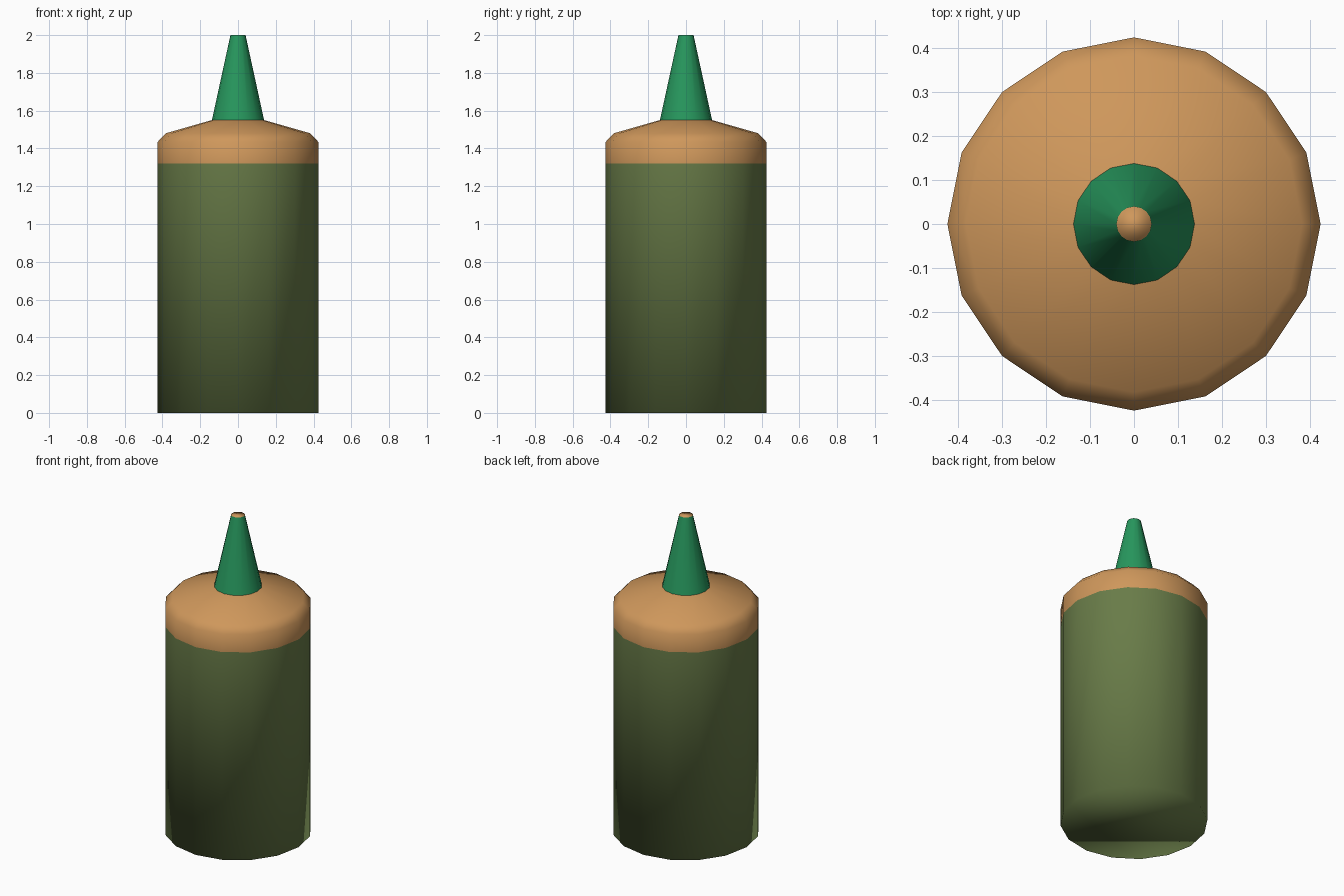
import bpy
import bmesh
from math import cos, sin, tau

if "Cube" in bpy.data.objects:
    bpy.data.objects.remove(bpy.data.objects["Cube"])

SIDES = 16


def material(name, rgb):
    mat = bpy.data.materials.new(name)
    mat.diffuse_color = (*rgb, 1.0)
    mat.use_nodes = True
    mat.node_tree.nodes["Principled BSDF"].inputs["Base Color"].default_value = mat.diffuse_color
    return mat


def lathe(name, profile, mat, close_bottom=False, close_top=False):
    """Revolve (radius, height) points around z with smooth shading."""
    bm = bmesh.new()
    rings = [[bm.verts.new((r * cos(tau * i / SIDES), r * sin(tau * i / SIDES), z))
              for i in range(SIDES)] for r, z in profile]
    for low, high in zip(rings, rings[1:]):
        for i in range(SIDES):
            j = (i + 1) % SIDES
            bm.faces.new((low[i], low[j], high[j], high[i]))
    if close_bottom:
        bm.faces.new(rings[0][::-1])
    if close_top:
        bm.faces.new(rings[-1])
    for face in bm.faces:
        face.smooth = True
    mesh = bpy.data.meshes.new(name)
    bm.to_mesh(mesh)
    bm.free()
    mesh.materials.append(mat)
    obj = bpy.data.objects.new(name, mesh)
    bpy.context.collection.objects.link(obj)
    return obj


olive = material("olive", (0.14, 0.20, 0.065))
tan = material("tan", (0.62, 0.31, 0.105))
green = material("green", (0.02, 0.31, 0.11))

# Bottle body
lathe("bottle_body", [(0.425, 0), (0.425, 1.32)], olive, close_bottom=True)

# Shoulder with chamfered rim
lathe("shoulder", [(0.425, 1.32), (0.425, 1.435), (0.383, 1.48), (0.138, 1.55)], tan)

# Tapered nozzle
lathe("nozzle", [(0.138, 1.55), (0.04, 2.0)], green)

# Plug filling the nozzle opening
lathe("nozzle_tip", [(0.039, 1.985), (0.04, 2.0)], tan, close_top=True)
